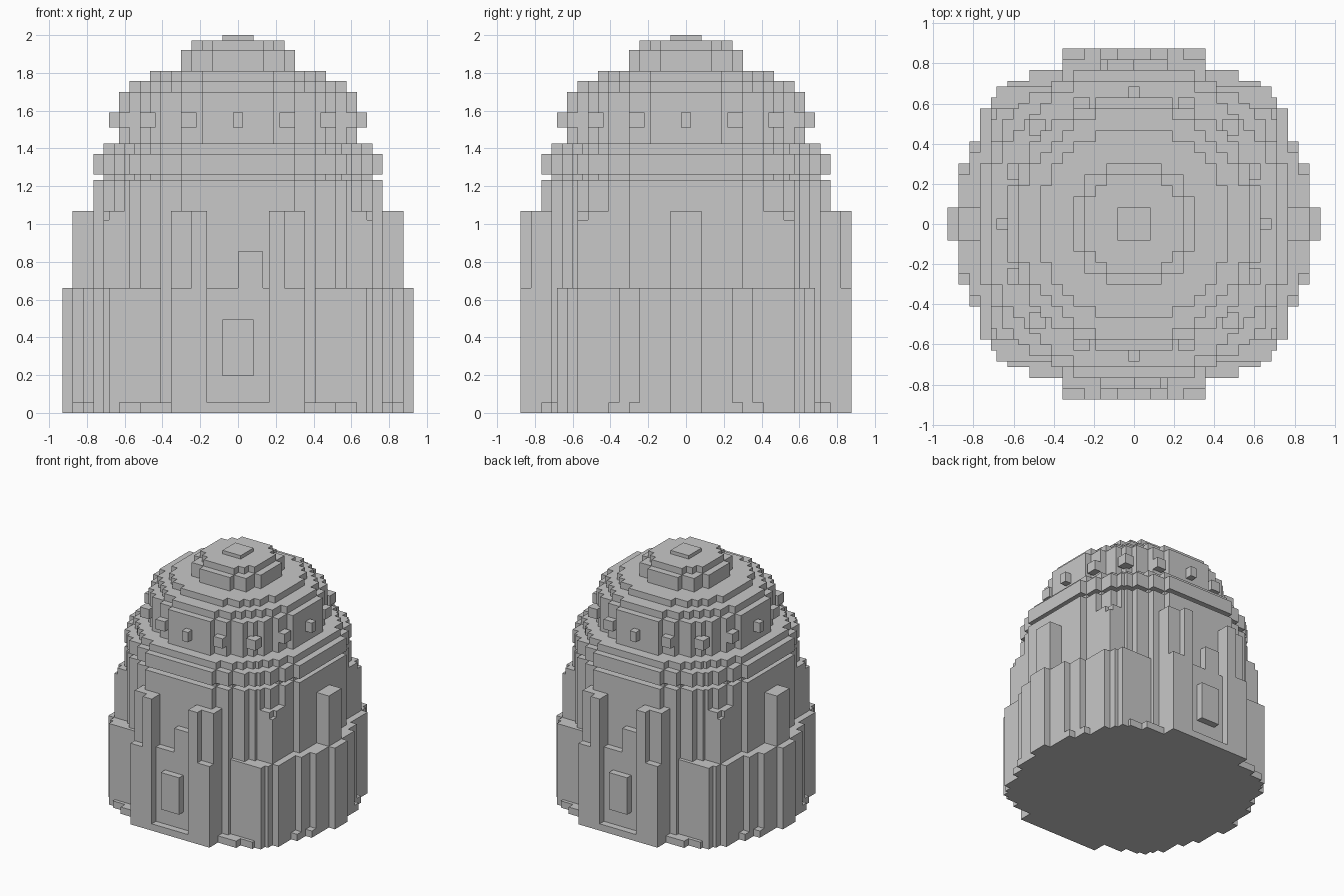
import bpy, bmesh, math

cube = bpy.data.objects.get("Cube")
if cube:
    bpy.data.objects.remove(cube, do_unlink=True)

U = 0.0547  # one block

stone = bpy.data.materials.new("grey_stone")
stone.use_nodes = True
GREY = (0.58, 0.58, 0.58, 1)
stone.diffuse_color = GREY
stone.node_tree.nodes["Principled BSDF"].inputs["Base Color"].default_value = GREY


def finish(bm, name):
    bmesh.ops.recalc_face_normals(bm, faces=bm.faces)
    mesh = bpy.data.meshes.new(name)
    bm.to_mesh(mesh)
    bm.free()
    mesh.materials.append(stone)
    bpy.context.collection.objects.link(bpy.data.objects.new(name, mesh))


def add_box(bm, x0, x1, y0, y1, z0, z1):
    verts = bmesh.ops.create_cube(bm, size=1)["verts"]
    for v in verts:
        v.co.x = x0 if v.co.x < 0 else x1
        v.co.y = y0 if v.co.y < 0 else y1
        v.co.z = z0 if v.co.z < 0 else z1


def boxes(name, parts, signs):
    """Boxes in block units across, with heights in real units, repeated by sign."""
    bm = bmesh.new()
    for sx, sy in signs:
        for x0, x1, y0, y1, z0, z1 in parts:
            xs = sorted((x0 * sx * U, x1 * sx * U))
            ys = sorted((y0 * sy * U, y1 * sy * U))
            add_box(bm, *xs, *ys, z0, z1)
    finish(bm, name)


def stepped(name, corners, z0, z1):
    """Extrude the outline of centred rectangles given by their outer corners."""
    quarter, y_done = [], 0
    for x, y in sorted(corners, key=lambda c: (-c[0], -c[1])):
        if y > y_done:
            if y_done:
                quarter.append((x, y_done))
            quarter.append((x, y))
            y_done = y
    loop = list(quarter)
    loop += [(-x, y) for x, y in reversed(quarter)]
    loop += [(-x, -y) for x, y in quarter]
    loop += [(x, -y) for x, y in reversed(quarter)]
    bm = bmesh.new()
    face = bm.faces.new([bm.verts.new((x * U, y * U, z0)) for x, y in loop])
    top = bmesh.ops.extrude_face_region(bm, geom=[face])["geom"]
    for v in top:
        if isinstance(v, bmesh.types.BMVert):
            v.co.z = z1
    finish(bm, name)


def disc(radius_sq, extra, limit):
    """Outer corners of a block circle, pushed out by extra and cut flat at limit."""
    corners = []
    for j in range(int(math.sqrt(radius_sq)) + 1):
        i = int(math.sqrt(radius_sq - j * j))
        if i >= j:
            reach = min(i + 0.5 + extra, limit)
            corners += [(reach, j + 0.5), (j + 0.5, reach)]
    return corners


# Foot and lower tier
stepped("base_plate", [(17, 1.5), (16, 5.5), (15, 7.5), (14, 10.5), (13, 11.5),
                       (12.5, 12.5), (11.5, 13), (9.5, 14), (6.5, 16)], 0, 0.055)
stepped("lower_tier", [(17, 1.5), (16, 4.5), (15, 6.5), (14, 10.5), (13, 11.5),
                       (12.5, 12.5)], 0.055, 0.66)

# Round body, bands and dome: radius squared, push, flat limit, heights
layers = [
    ("main_wall", 203, 0.5, 14, 0.055, 1.232),
    ("band_groove", 175, 0.5, 13, 1.232, 1.262),
    ("upper_band", 203, 0.5, 14, 1.262, 1.37),
    ("upper_ledge", 175, 0.5, 13, 1.37, 1.425),
    ("drum", 133, 0, 11.5, 1.425, 1.70),
    ("dome_lower", 112, 0, 10.5, 1.70, 1.757),
    ("dome_upper", 76, 0, 8.5, 1.757, 1.81),
    ("crown_lower", 33, 0, 5.5, 1.81, 1.92),
    ("crown_upper", 20.5, 0, 4.5, 1.92, 1.972),
    ("crown_cap", 2.5, 0, 1.5, 1.972, 2.0),
]
for name, radius_sq, extra, limit, z0, z1 in layers:
    stepped(name, disc(radius_sq, extra, limit), z0, z1)

ENDS = [(1, 1), (-1, -1)]
CORNERS = [(1, 1), (-1, 1), (1, -1), (-1, -1)]

# Front and back doorways
boxes("doorway_wall", [(-3, 3, -15, -12, 0.055, 0.66)], ENDS)
boxes("doorway_post", [(0, 2.4, -15, -12, 0.66, 0.855)], ENDS)
boxes("door_panel", [(-1.5, 1.5, -16, -15, 0.195, 0.495)], ENDS)
boxes("doorway_pillar", [(3, 4.5, -16, -12, 0.055, 1.07),
                         (4.5, 6.5, -15, -12, 0.66, 1.07),
                         (4.5, 6.5, -16, -12, 0.055, 0.66)], CORNERS)

# Side and corner pillars
boxes("side_pillar", [(13, 16, -1.5, 1.5, 0.66, 1.07)], ENDS)
boxes("corner_pillar", [(11, 12.5, 7, 10.5, 0.66, 1.07),
                        (12.5, 13, 7, 9.5, 0.66, 1.07),
                        (12.5, 13, 9.5, 10.5, 0.66, 1.02)], CORNERS)

# Ring of pegs around the drum
boxes("drum_peg", [(11.5, 12.5, -0.5, 0.5, 1.51, 1.59)], ENDS)
boxes("drum_peg_end", [(-0.5, 0.5, 11.5, 12.5, 1.51, 1.59)], ENDS)
boxes("drum_peg_diagonal", [(10.4, 11.5, 4, 5.5, 1.51, 1.59),
                            (4, 5.5, 10.4, 11.5, 1.51, 1.59),
                            (8, 9.5, 8, 9.5, 1.51, 1.59)], CORNERS)
